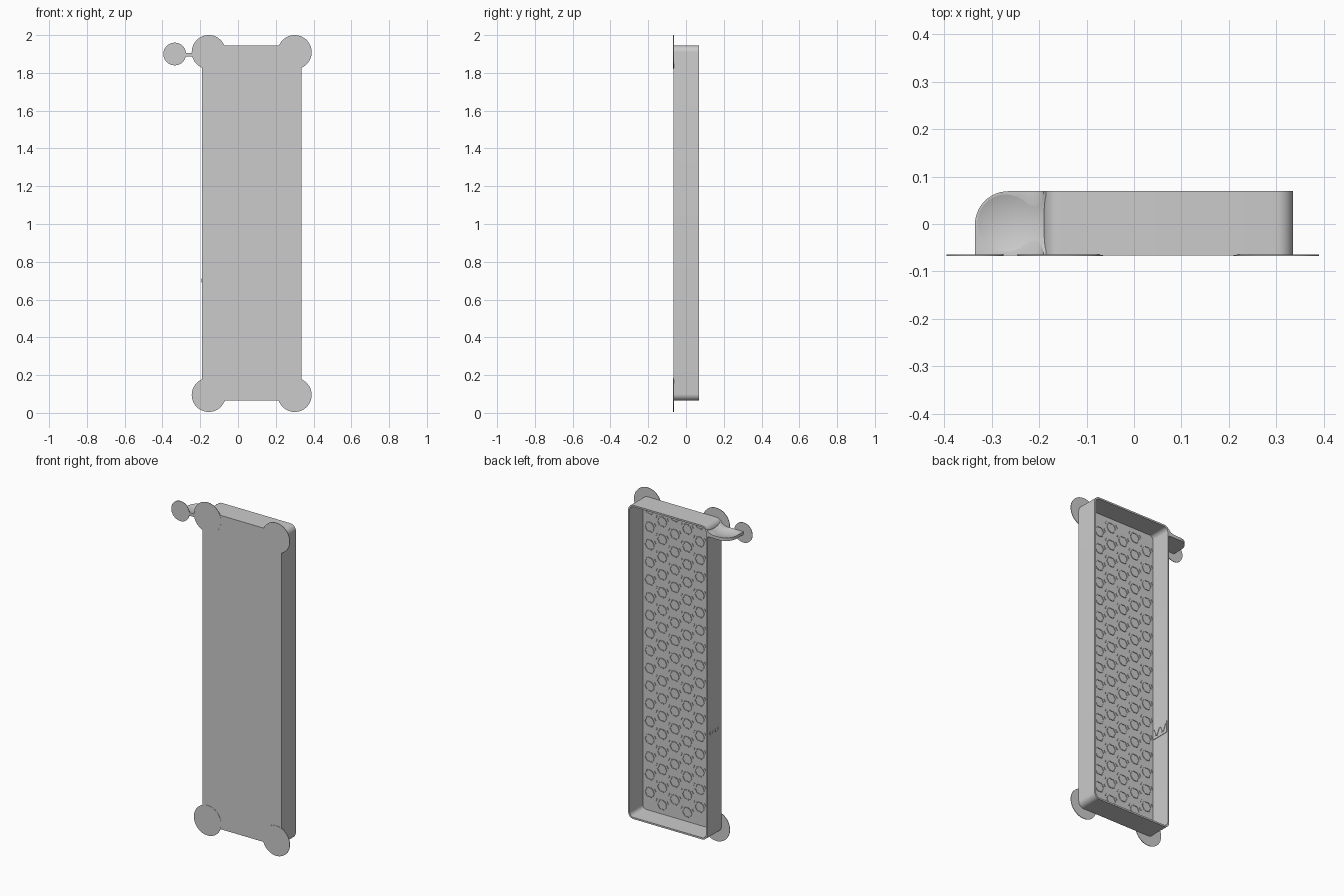
import bpy, bmesh, math
from mathutils import Vector, Matrix

cube = bpy.data.objects.get("Cube")
if cube:
    bpy.data.objects.remove(cube)

grey = bpy.data.materials.new("plain grey")
grey.use_nodes = True
grey.diffuse_color = (0.6, 0.6, 0.6, 1)
grey.node_tree.nodes["Principled BSDF"].inputs["Base Color"].default_value = (0.6, 0.6, 0.6, 1)

LEFT, RIGHT, BOTTOM, TOP = -0.19, 0.335, 0.065, 1.945
FRONT, BACK, WALL, FLOOR = -0.066, 0.069, 0.01, -0.055


def finish(name, bm, smooth=True):
    bmesh.ops.recalc_face_normals(bm, faces=bm.faces)
    mesh = bpy.data.meshes.new(name)
    bm.to_mesh(mesh)
    bm.free()
    obj = bpy.data.objects.new(name, mesh)
    bpy.context.collection.objects.link(obj)
    mesh.materials.append(grey)
    if smooth:
        bpy.ops.object.select_all(action='DESELECT')
        obj.select_set(True)
        bpy.context.view_layer.objects.active = obj
        bpy.ops.object.shade_smooth_by_angle(angle=math.radians(35))
    return obj


def rounded_rect(inset, radius, y, segments=8):
    """Points of a rounded rectangle in the xz plane."""
    points = []
    centres = [(RIGHT, TOP, -1, -1), (LEFT, TOP, 1, -1), (LEFT, BOTTOM, 1, 1), (RIGHT, BOTTOM, -1, 1)]
    for i, (x, z, sx, sz) in enumerate(centres):
        cx, cz = x + sx * (inset + radius), z + sz * (inset + radius)
        for k in range(segments + 1):
            a = math.pi / 2 * (i + k / segments)
            points.append((cx + radius * math.cos(a), y, cz + radius * math.sin(a)))
    return points


def prism(bm, points, offset):
    """Extrude a closed outline along an offset."""
    base = bm.faces.new([bm.verts.new(p) for p in points])
    out = bmesh.ops.extrude_face_region(bm, geom=[base], use_keep_orig=True)
    verts = [g for g in out["geom"] if isinstance(g, bmesh.types.BMVert)]
    bmesh.ops.translate(bm, verts=verts, vec=offset)


def box(bm, centre, size, rotation=None):
    m = Matrix.Translation(centre) @ (rotation or Matrix()) @ Matrix.Diagonal((*size, 1))
    bmesh.ops.create_cube(bm, size=1, matrix=m)


# Open tray: floor, outer wall, rim and inner wall
bm = bmesh.new()
rings = [[bm.verts.new(p) for p in rounded_rect(*r)] for r in (
    (0, 0.035, FRONT), (0, 0.035, BACK), (WALL, 0.025, BACK), (WALL, 0.025, FLOOR))]
for a, b in zip(rings, rings[1:]):
    for i in range(len(a)):
        j = (i + 1) % len(a)
        bm.faces.new((a[i], a[j], b[j], b[i]))
bm.faces.new(rings[0])
bm.faces.new(rings[-1])
finish("tray", bm)

# Thin round pads under the corners and the tab
pads = [(x, z, 0.09) for x in (-0.155, 0.3) for z in (0.095, 1.91)] + [(-0.335, 1.9, 0.06)]
bm = bmesh.new()
for x, z, r in pads:
    m = Matrix.Translation((x, -0.066, z)) @ Matrix.Rotation(math.pi / 2, 4, 'X')
    bmesh.ops.create_cone(bm, cap_ends=True, segments=64, radius1=r, radius2=r, depth=0.003, matrix=m)
finish("corner_pads", bm)

# Side tab: filleted section trimmed by a rounded plan, with a shallow dish
bm = bmesh.new()
section = [(-0.34, 1.888), (-0.185, 1.888), (-0.185, 1.93)]
for k in range(7):
    a = math.pi / 2 * k / 6
    section.append((-0.235 + 0.045 * math.cos(a), 1.93 - 0.024 * math.sin(a)))
section.append((-0.34, 1.906))
prism(bm, [(x, FRONT, z) for x, z in section], Vector((0, BACK - FRONT, 0)))
tab = finish("side_tab", bm, False)

bm = bmesh.new()
plan = [(-0.335, FRONT - 0.01), (-0.1, FRONT - 0.01), (-0.1, BACK)]
for k in range(13):
    a = math.pi / 2 * (1 + k / 12)
    plan.append((-0.265 + 0.07 * math.cos(a), BACK - 0.07 + 0.07 * math.sin(a)))
prism(bm, [(x, y, 1.8) for x, y in plan], Vector((0, 0, 0.3)))
trim = finish("tab_trim_cutter", bm, False)

bm = bmesh.new()
bmesh.ops.create_uvsphere(bm, u_segments=64, v_segments=96, radius=0.185,
                          matrix=Matrix.Translation((-0.27, 0.002, 2.081)))
dish = finish("tab_dish_cutter", bm, False)
for cutter, operation in ((trim, 'INTERSECT'), (dish, 'DIFFERENCE')):
    mod = tab.modifiers.new(cutter.name, 'BOOLEAN')
    mod.object, mod.operation, mod.solver = cutter, operation, 'EXACT'
    bpy.context.view_layer.objects.active = tab
    bpy.ops.object.modifier_apply(modifier=mod.name)
    bpy.data.objects.remove(cutter)
bpy.ops.object.select_all(action='DESELECT')
tab.select_set(True)
bpy.ops.object.shade_smooth_by_angle(angle=math.radians(20))

# Raised floor texture: staggered hexagon outlines with dashes between them
bm = bmesh.new()


def floor_bar(x, z, angle, length):
    box(bm, (x, FLOOR + 0.001, z), (length, 0.005, 0.005), Matrix.Rotation(-angle, 4, 'Y'))


columns, rows = 6, 17
for c in range(columns):
    for r in range(rows):
        x = LEFT + 0.055 + c * 0.083
        z = BOTTOM + 0.065 + r * 0.106 + (c % 2) * 0.053
        for k in range(6):
            a = math.radians(60 * k + 30)
            floor_bar(x + 0.027 * math.cos(a), z + 0.027 * math.sin(a), a + math.pi / 2, 0.026)
        for k in (0, 1):
            a = math.radians(30 + 120 * k)
            if c + 1 < columns or k:
                floor_bar(x + 0.043 * math.cos(a), z + 0.043 * math.sin(a), a + math.pi / 2, 0.018)
finish("floor_texture", bm, False)

# Small ribbed patch on the inside of the side wall, with nubs outside
bm = bmesh.new()
box(bm, (LEFT + WALL + 0.001, 0.005, 0.7), (0.004, 0.115, 0.07))
for k in range(4):
    tilt = Matrix.Rotation(math.radians(25 * (-1) ** k), 4, 'X')
    y = -0.035 + k * 0.026
    box(bm, (LEFT + WALL + 0.003, y, 0.7), (0.005, 0.007, 0.045), tilt)
    box(bm, (LEFT - 0.0005, y, 0.7), (0.003, 0.008, 0.02), tilt)
finish("wall_patch", bm, False)
